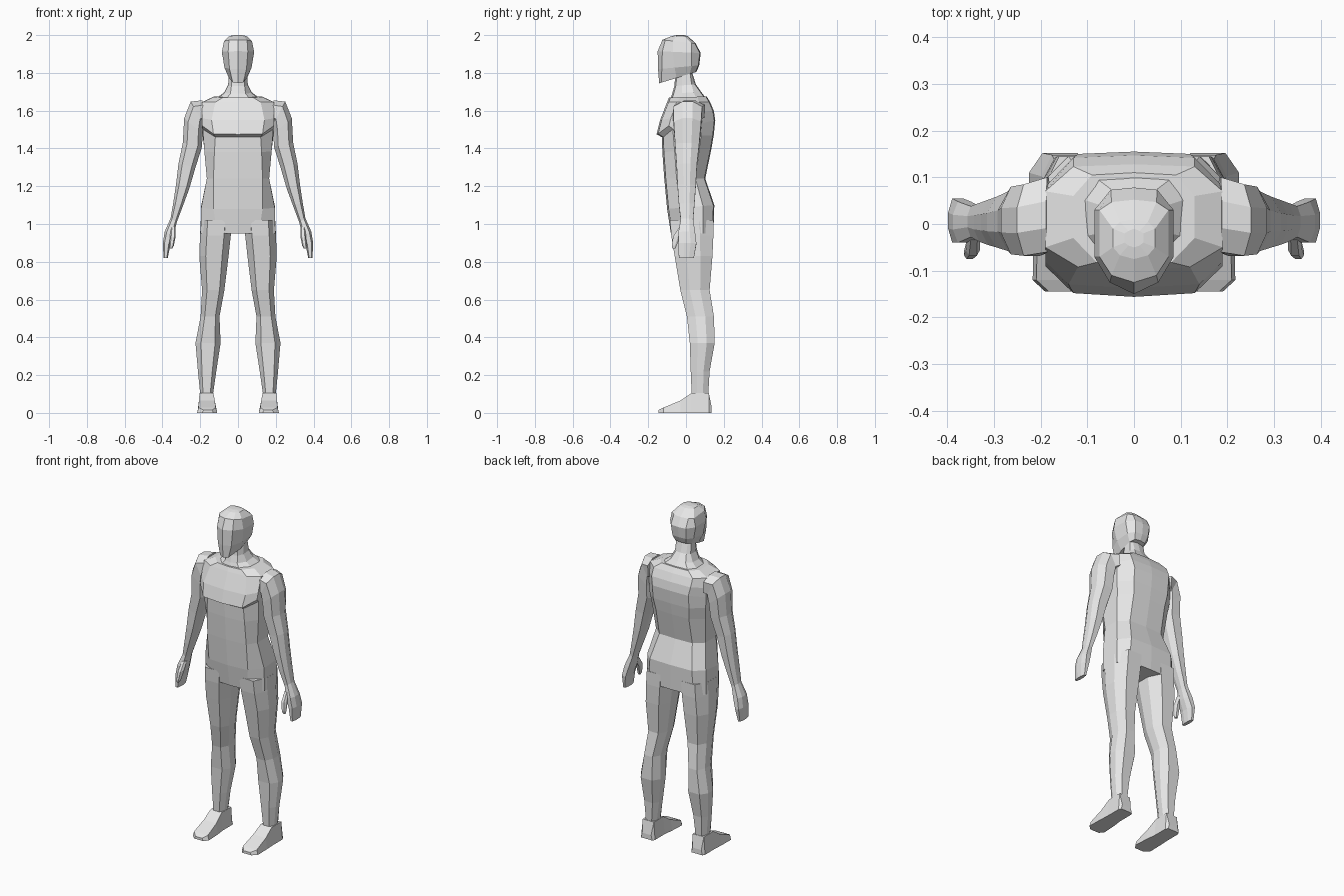
import bpy, bmesh

grey = bpy.data.materials.new("plain_grey")
grey.diffuse_color = (0.8, 0.8, 0.8, 1)


def loft(name, rings, mirror=False):
    """Skin a list of equal-length point rings, cap both ends."""
    bm = bmesh.new()
    loops = [[bm.verts.new(p) for p in ring] for ring in rings]
    n = len(loops[0])
    for lo, hi in zip(loops, loops[1:]):
        for i in range(n):
            j = (i + 1) % n
            bm.faces.new((lo[i], lo[j], hi[j], hi[i]))
    bm.faces.new(loops[0][::-1])
    bm.faces.new(loops[-1])
    bmesh.ops.recalc_face_normals(bm, faces=bm.faces)
    mesh = bpy.data.meshes.new(name)
    bm.to_mesh(mesh)
    bm.free()
    mesh.materials.append(grey)
    ob = bpy.data.objects.new(name, mesh)
    bpy.context.collection.objects.link(ob)
    if mirror:
        ob.modifiers.new("mirror_sides", 'MIRROR').use_mirror_merge = False
    return ob


def body_ring(zf, zb, a, yf, w, y1, y2, b, yb, bulge=0.008, dz=0):
    """Symmetric ring: front width a, side width w, back width b, tilted zf to zb."""
    half = [(a, yf + bulge), (w, y1), (w, y2), (b, yb - 0.005)]
    pts = [(0, yf)] + half + [(0, yb)] + [(-x, y) for x, y in reversed(half)]
    return [(x, y, zf + (zb - zf) * (y - yf) / (yb - yf) + (dz if y == y1 else 0))
            for x, y in pts]


def limb_ring(x0, z0, x1, z1, yf, yb, cx=0.22, cy=0.32):
    """Chamfered box ring from the inner point to the outer point."""
    shape = [(0, cy), (0, 1 - cy), (cx, 1), (1 - cx, 1),
             (1, 1 - cy), (1, cy), (1 - cx, 0), (cx, 0)]
    return [(x0 + (x1 - x0) * t, yf + (yb - yf) * s, z0 + (z1 - z0) * t)
            for t, s in shape]


# Torso with the overhanging chest
loft("torso", [
    body_ring(0.95, 0.95, .11, -.08, .198, -.03, .09, .15, .145),
    body_ring(1.08, 1.10, .13, -.10, .195, -.03, .09, .14, .150),
    body_ring(1.24, 1.24, .13, -.115, .165, -.05, .05, .11, .102),
    body_ring(1.38, 1.40, .125, -.125, .178, -.06, .07, .11, .135),
    body_ring(1.46, 1.47, .12, -.128, .187, -.07, .08, .12, .147, dz=.04),
    body_ring(1.475, 1.55, .13, -.156, .19, -.09, .08, .12, .155, dz=.03),
    body_ring(1.55, 1.60, .14, -.137, .19, -.08, .08, .13, .147),
    body_ring(1.645, 1.645, .12, -.10, .19, -.05, .07, .13, .128),
    body_ring(1.67, 1.675, .08, -.09, .13, -.03, .06, .09, .110),
])

# Neck
loft("neck", [
    body_ring(1.64, 1.66, .08, -.09, .13, -.03, .06, .09, .110),
    body_ring(1.69, 1.70, .04, -.073, .072, -.02, .04, .05, .080),
    body_ring(1.73, 1.74, .035, -.062, .052, -.02, .03, .035, .052),
    body_ring(1.80, 1.81, .03, -.055, .048, -.02, .02, .03, .030),
])

# Head with tilted jaw
loft("head", [
    body_ring(1.745, 1.805, .028, -.142, .048, -.05, .02, .035, .055, .012),
    body_ring(1.82, 1.84, .045, -.148, .072, -.06, .03, .045, .070, .02),
    body_ring(1.915, 1.905, .052, -.150, .085, -.07, .03, .05, .078, .025),
    body_ring(1.975, 1.955, .048, -.125, .074, -.07, .03, .048, .052, .015),
    body_ring(1.995, 1.995, .03, -.075, .045, -.05, -.01, .03, .010),
    body_ring(2.0, 2.0, .012, -.05, .02, -.04, -.02, .012, -.01, .004),
])

# Legs, hip to ankle
loft("leg", [limb_ring(*r) for r in (
    (.03, 1.02, .197, 1.02, -.085, .145),
    (.038, .94, .201, .94, -.078, .145),
    (.05, .83, .205, .83, -.06, .140),
    (.072, .65, .190, .65, -.03, .125),
    (.098, .51, .198, .51, .005, .148),
    (.092, .37, .225, .37, .02, .152),
    (.115, .22, .212, .22, .025, .125),
    (.132, .10, .200, .10, .03, .118),
    (.130, .06, .202, .06, .03, .120),
)], mirror=True)

# Feet, heel to toe
loft("foot", [[(x0, y, 0), (x1, y, 0), (x1 - .008, y, z), (x0 + .008, y, z)]
              for y, x0, x1, z in (
    (.136, .130, .205, .03), (.121, .122, .212, .105), (.03, .122, .212, .105),
    (-.03, .115, .215, .065), (-.12, .11, .217, .028), (-.145, .13, .19, .015),
)], mirror=True)

# Arms, shoulder to wrist
loft("arm", [limb_ring(*r) for r in (
    (.180, 1.54, .188, 1.655, -.06, .10),
    (.187, 1.53, .250, 1.648, -.068, .085),
    (.188, 1.48, .285, 1.56, -.065, .080),
    (.190, 1.41, .292, 1.43, -.058, .070),
    (.225, 1.30, .315, 1.32, -.050, .058),
    (.257, 1.19, .328, 1.21, -.045, .052),
    (.290, 1.10, .343, 1.11, -.038, .045),
    (.324, 1.01, .357, 1.03, -.028, .038),
)], mirror=True)

# Hands
loft("hand", [limb_ring(*r) for r in (
    (.324, 1.01, .357, 1.03, -.028, .038),
    (.338, .95, .388, .96, -.040, .048),
    (.358, .89, .398, .90, -.040, .055),
    (.372, .82, .394, .82, -.038, .042),
)], mirror=True)

# Thumbs
loft("thumb", [limb_ring(*r) for r in (
    (.330, .985, .355, .985, -.035, 0),
    (.330, .935, .360, .935, -.068, -.03),
    (.340, .885, .364, .885, -.075, -.05),
    (.348, .87, .362, .87, -.072, -.055),
)], mirror=True)
